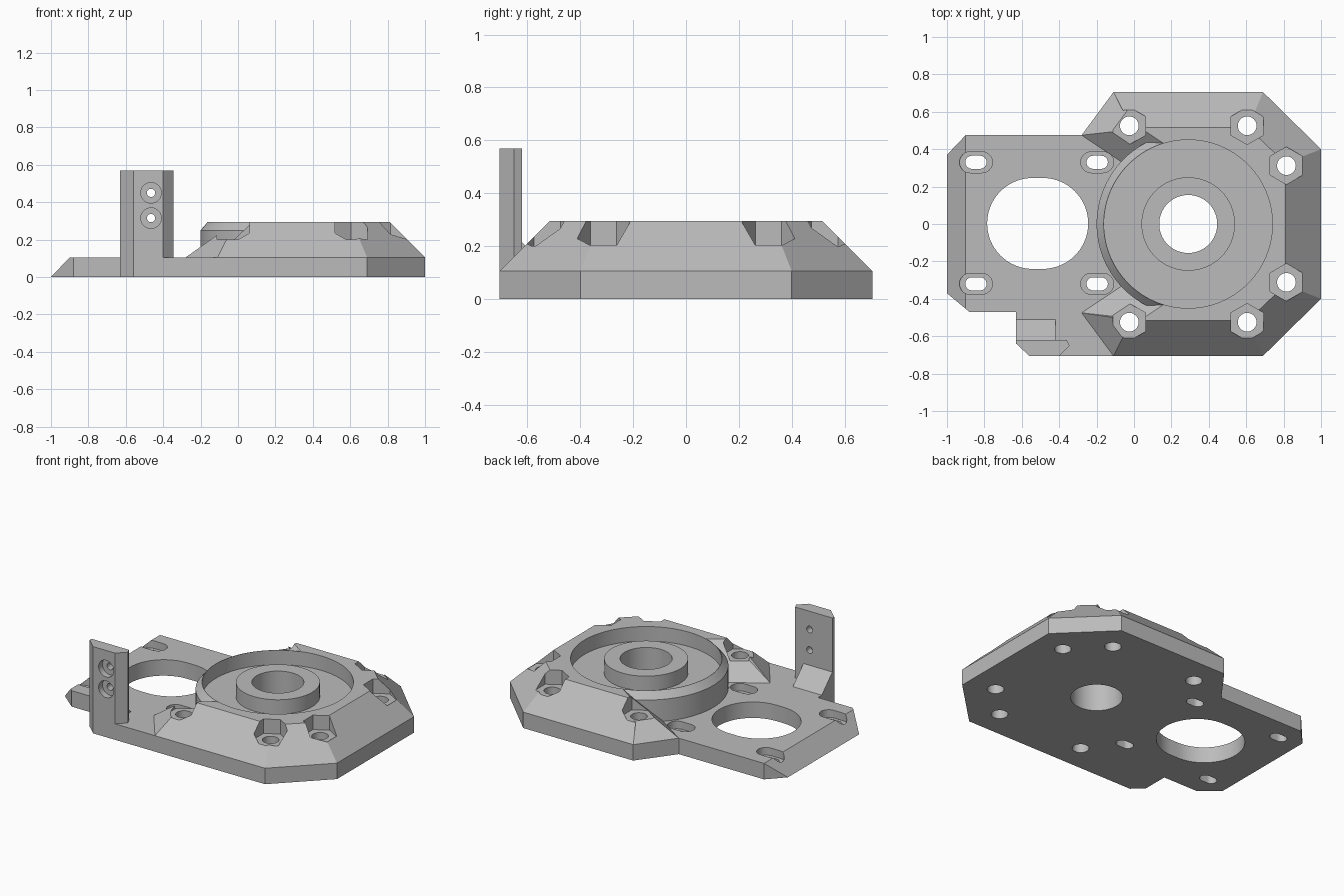
import bpy, bmesh
from math import pi, cos, sin, radians

if "Cube" in bpy.data.objects:
    bpy.data.objects.remove(bpy.data.objects["Cube"])

grey = bpy.data.materials.new("plain grey")
grey.use_nodes = True
GREY = (0.5, 0.5, 0.5, 1)
grey.diffuse_color = GREY
grey.node_tree.nodes["Principled BSDF"].inputs["Base Color"].default_value = GREY

PLATE, TOP, FLOOR = 0.105, 0.295, 0.2
HUB = (0.29, 0)


def loft(name, low, high, z0, z1):
    """Solid between two outlines with matching points."""
    bm = bmesh.new()
    a = [bm.verts.new((x, y, z0)) for x, y in low]
    b = [bm.verts.new((x, y, z1)) for x, y in high]
    bm.faces.new(a)
    bm.faces.new(b)
    for i in range(len(a)):
        j = (i + 1) % len(a)
        bm.faces.new((a[i], a[j], b[j], b[i]))
    bmesh.ops.recalc_face_normals(bm, faces=bm.faces)
    mesh = bpy.data.meshes.new(name)
    bm.to_mesh(mesh)
    bm.free()
    ob = bpy.data.objects.new(name, mesh)
    bpy.context.collection.objects.link(ob)
    mesh.materials.append(grey)
    return ob


def prism(name, outline, z0, z1):
    return loft(name, outline, outline, z0, z1)


def circle(center, r, n=64, turn=0.0):
    return [(center[0] + r * cos(turn + 2 * pi * i / n),
             center[1] + r * sin(turn + 2 * pi * i / n)) for i in range(n)]


def stadium(center, r, half, n=16):
    """Long hole outline stretched along x."""
    pts = []
    for side in (1, -1):
        for i in range(n + 1):
            t = side * pi / 2 - pi / 2 * (1 + side) + pi * i / n
            if side < 0:
                t = pi / 2 + pi * i / n
            pts.append((center[0] + side * half + r * cos(t), center[1] + r * sin(t)))
    return pts


def combine(ob, tool, operation="DIFFERENCE", keep=False):
    mod = ob.modifiers.new("join", "BOOLEAN")
    mod.operation, mod.solver, mod.object = operation, "EXACT", tool
    bpy.context.view_layer.objects.active = ob
    bpy.ops.object.modifier_apply(modifier=mod.name)
    if not keep:
        bpy.data.objects.remove(tool)


def mirrored(points):
    return points + [(x, -y) for x, y in reversed(points)]


# Base plate with the bevelled left end
base = prism("base_plate", [
    (-1, 0.37), (-1, -0.37), (-0.88, -0.47), (-0.63, -0.47), (-0.63, -0.64),
    (-0.56, -0.705), (0.69, -0.705), (1, -0.4), (1, 0.4), (0.69, 0.705),
    (-0.11, 0.705), (-0.28, 0.475), (-0.9, 0.475)], 0, PLATE)
bevel = loft("bevel_cutter", [(-1.2, -1), (-1, -1), (-1, 1), (-1.2, 1)],
             [(-1.2, -1), (-0.8, -1), (-0.8, 1), (-1.2, 1)], 0, 2 * PLATE)
combine(base, bevel)

# Sloped housing with an open left side, joined to the round bearing wall
housing = loft("bearing_housing",
               mirrored([(0.1, 0.22), (-0.28, 0.475), (-0.11, 0.705), (0.69, 0.705), (1, 0.4)]),
               mirrored([(0.3, 0.337), (0.04, 0.51), (-0.012, 0.515), (0.61, 0.515), (0.81, 0.325)]),
               PLATE, TOP)
wall = prism("wall", circle(HUB, 0.49, 96), PLATE, 0.25)
rim = loft("rim", circle(HUB, 0.49, 96), circle(HUB, 0.452, 96), 0.25, TOP)
combine(housing, wall, "UNION")
combine(housing, rim, "UNION")
combine(housing, prism("recess", circle(HUB, 0.45, 96), FLOOR, 0.5))
combine(housing, prism("inner_boss", circle(HUB, 0.25), FLOOR - 0.03, TOP), "UNION")

# Upright bracket with a sloped gusset behind it
bracket = prism("upright_bracket", [
    (-0.63, -0.62), (-0.63, -0.64), (-0.56, -0.705), (-0.4, -0.705),
    (-0.345, -0.65), (-0.36, -0.62)], PLATE, 0.57)
gusset = loft("gusset",
              [(-0.63, -0.63), (-0.42, -0.63), (-0.42, -0.51), (-0.63, -0.51)],
              [(-0.63, -0.63), (-0.42, -0.63), (-0.42, -0.62), (-0.63, -0.62)],
              PLATE, 0.215)
combine(bracket, gusset, "UNION")
for z in (0.45, 0.315):
    for r, front, back in ((0.055, 0.8, 0.665), (0.022, 0.8, 0.5)):
        drill = prism("drill", circle((0, 0), r, 32), front * -1, back * -1)
        # Turn the drill so that it runs from front to back
        for v in drill.data.vertices:
            x, y, depth = v.co
            v.co = (x - 0.465, depth, z + y)
        drill.data.flip_normals()
        combine(bracket, drill)

# Centre bore and large motor opening
bore = prism("bore", circle(HUB, 0.155), -0.1, 0.5)
combine(housing, bore, keep=True)
combine(base, bore)
combine(base, prism("motor_opening", stadium((-0.515, 0.003), 0.243, 0.027, 40), -0.1, 0.5))

# Screw holes with hexagonal nut pockets
for x, y in ((-0.025, 0.525), (0.605, 0.525), (0.815, 0.312)):
    for side in (1, -1):
        spot = (x, side * y)
        combine(housing, prism("nut_pocket", circle(spot, 0.1, 6, pi / 6), FLOOR, 0.5))
        hole = prism("screw_hole", circle(spot, 0.05, 32), -0.1, 0.5)
        combine(housing, hole, keep=True)
        combine(base, hole)

# Stepped motor slots
for x in (-0.845, -0.197):
    for y in (0.33, -0.32):
        step = prism("slot_step", stadium((x, y), 0.056, 0.032), 0.055, 0.26)
        combine(housing, step, keep=True)
        combine(base, step)
        combine(base, prism("slot", stadium((x, y), 0.035, 0.022), -0.1, 0.5))

# Smooth round walls, sharp edges elsewhere
for ob in (base, housing, bracket):
    bpy.ops.object.select_all(action="DESELECT")
    ob.select_set(True)
    bpy.context.view_layer.objects.active = ob
    bpy.ops.object.shade_smooth_by_angle(angle=radians(25))
